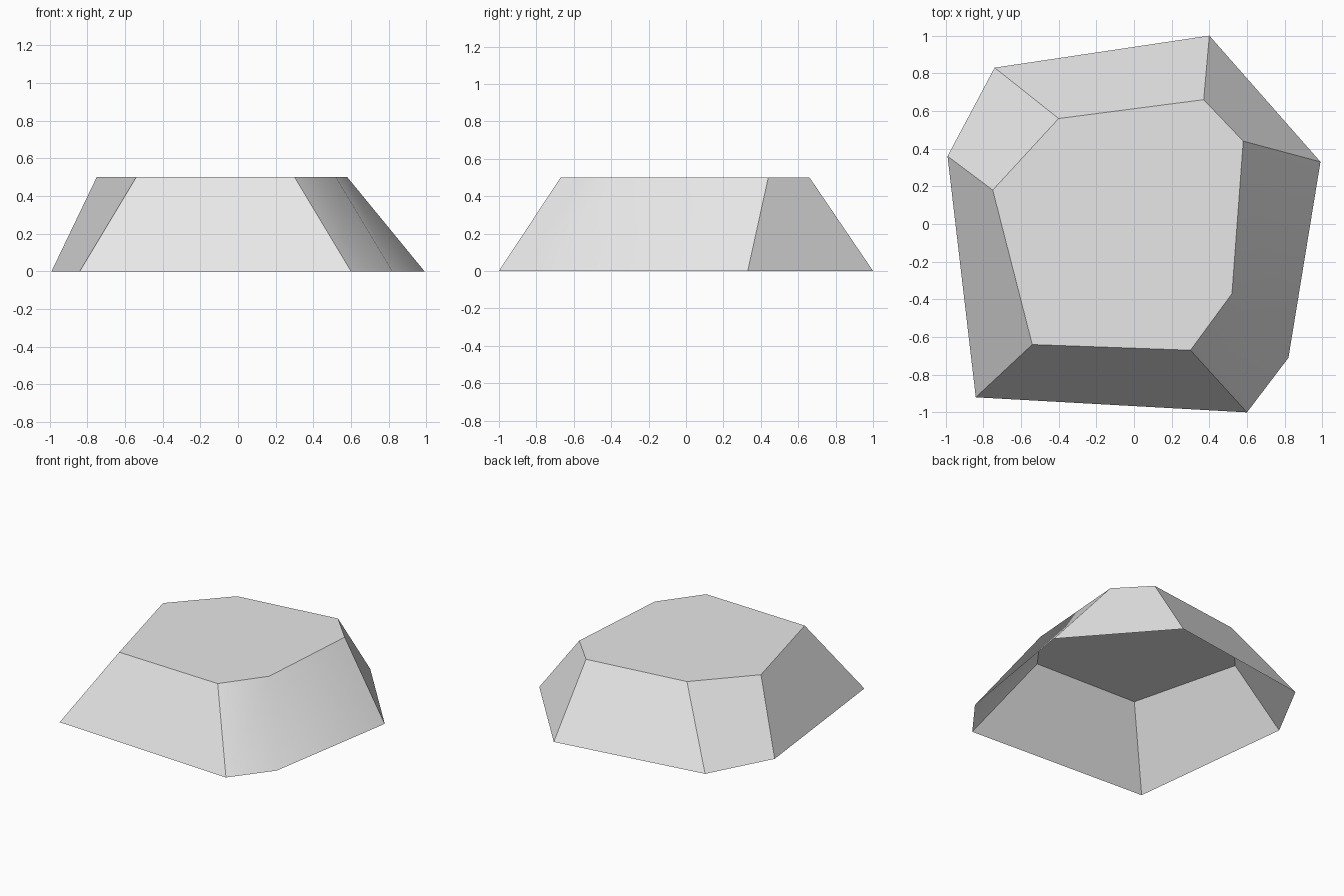
import bpy
import bmesh
import math

if "Cube" in bpy.data.objects:
    bpy.data.objects.remove(bpy.data.objects["Cube"])

# Plain grey stone
grey = bpy.data.materials.new("stone grey")
grey.diffuse_color = (0.8, 0.8, 0.8, 1.0)
grey.use_nodes = True
grey.node_tree.nodes["Principled BSDF"].inputs["Base Color"].default_value = grey.diffuse_color

HEIGHT = 0.5

# Outlines, counter-clockwise from the front left corner
base = [(-0.84, -0.92), (0.60, -1.00), (0.82, -0.71), (0.99, 0.33),
        (0.40, 1.00), (-0.74, 0.83), (-0.99, 0.36)]
plateau = [(-0.54, -0.64), (0.30, -0.67), (0.52, -0.37), (0.58, 0.44),
           (0.37, 0.66), (-0.40, 0.56), (-0.75, 0.18)]

# Rock shell: sloping walls and flat top, open underneath
bm = bmesh.new()
low = [bm.verts.new((x, y, 0.0)) for x, y in base]
high = [bm.verts.new((x, y, HEIGHT)) for x, y in plateau]
bm.faces.new(high)
for i in range(len(low)):
    j = (i + 1) % len(low)
    bm.faces.new((low[i], low[j], high[j], high[i]))

mesh = bpy.data.meshes.new("rock")
bm.to_mesh(mesh)
bm.free()
mesh.materials.append(grey)

rock = bpy.data.objects.new("rock", mesh)
bpy.context.collection.objects.link(rock)

# Only the gently turning right corner is smooth
bpy.context.view_layer.objects.active = rock
rock.select_set(True)
bpy.ops.object.shade_smooth_by_angle(angle=math.radians(30))
